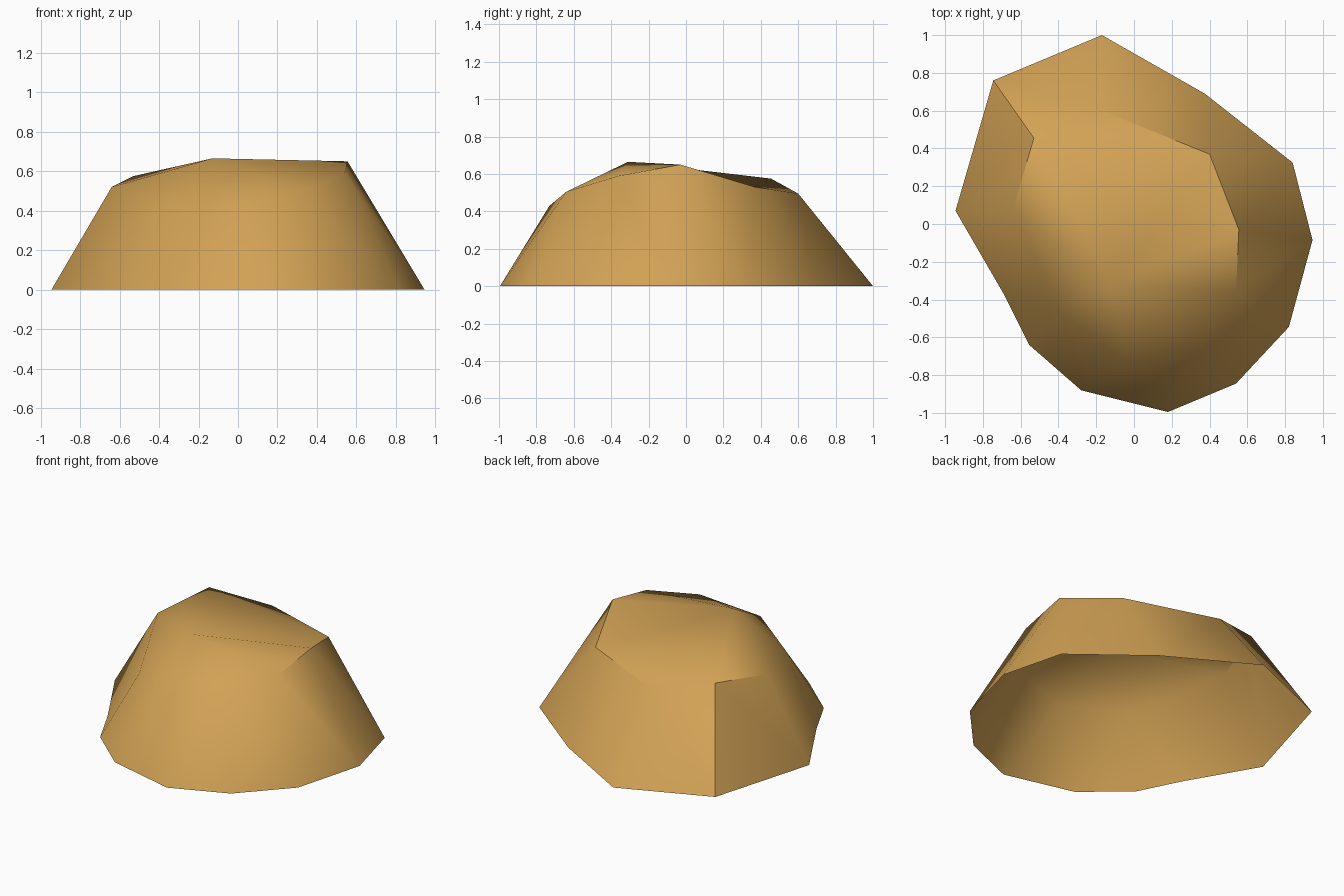
import bpy, bmesh

if "Cube" in bpy.data.objects:
    bpy.data.objects.remove(bpy.data.objects["Cube"])

# Base outline of the boulder, clockwise from back left (z = 0)
base = [(-.745, .76), (-.17, 1), (.375, .69), (.84, .325), (.945, -.085), (.82, -.545),
        (.54, -.845), (.18, -.995), (-.28, -.88), (-.555, -.64), (-.69, -.37), (-.945, .07)]

# Shoulder ring, also clockwise from back left, and the peak
ring = [(-.53, .455, .575), (-.17, .6, .495), (.40, .37, .53), (.555, -.03, .65),
        (.54, -.36, .59), (.35, -.64, .505), (-.03, -.73, .43), (-.385, -.475, .405),
        (-.64, .08, .52)]
peak = (-.13, -.31, .665)

# For each ring point: the first and last base corner it fans out to
fans = [(11, 12), (0, 2), (2, 3), (3, 4), (4, 5), (5, 7), (7, 8), (8, 10), (10, 11)]

bm = bmesh.new()
b = [bm.verts.new((x, y, 0)) for x, y in base]
r = [bm.verts.new(p) for p in ring]
top = bm.verts.new(peak)
nb, nr = len(b), len(r)

# Side walls: a fan under each ring point, then a triangle joining to the next one
for i, (first, last) in enumerate(fans):
    for k in range(first, last):
        bm.faces.new((r[i], b[(k + 1) % nb], b[k % nb]))
    bm.faces.new((r[i], r[(i + 1) % nr], b[last % nb]))

# Cap: back corner dips below the peak, the rest fans round it
bm.faces.new((r[0], r[2], r[1]))
loop = [r[0]] + r[2:]
for i, v in enumerate(loop):
    bm.faces.new((top, loop[(i + 1) % len(loop)], v))

# Smooth shading with a few hard ridges; the bottom stays open
bmesh.ops.recalc_face_normals(bm, faces=bm.faces)
if sum(f.normal.z for f in bm.faces) < 0:
    bmesh.ops.reverse_faces(bm, faces=bm.faces)
for f in bm.faces:
    f.smooth = True
for v1, v2 in ((b[0], r[0]), (r[0], r[8]), (r[1], r[2]), (r[2], r[3]), (r[3], r[4])):
    e = bm.edges.get((v1, v2))
    if e:
        e.smooth = False

mesh = bpy.data.meshes.new("boulder")
bm.to_mesh(mesh)
bm.free()

sand = bpy.data.materials.new("sandstone")
sand.diffuse_color = (.64, .36, .09, 1)
sand.use_nodes = True
sand.node_tree.nodes["Principled BSDF"].inputs["Base Color"].default_value = sand.diffuse_color
mesh.materials.append(sand)
bpy.context.collection.objects.link(bpy.data.objects.new("boulder", mesh))
